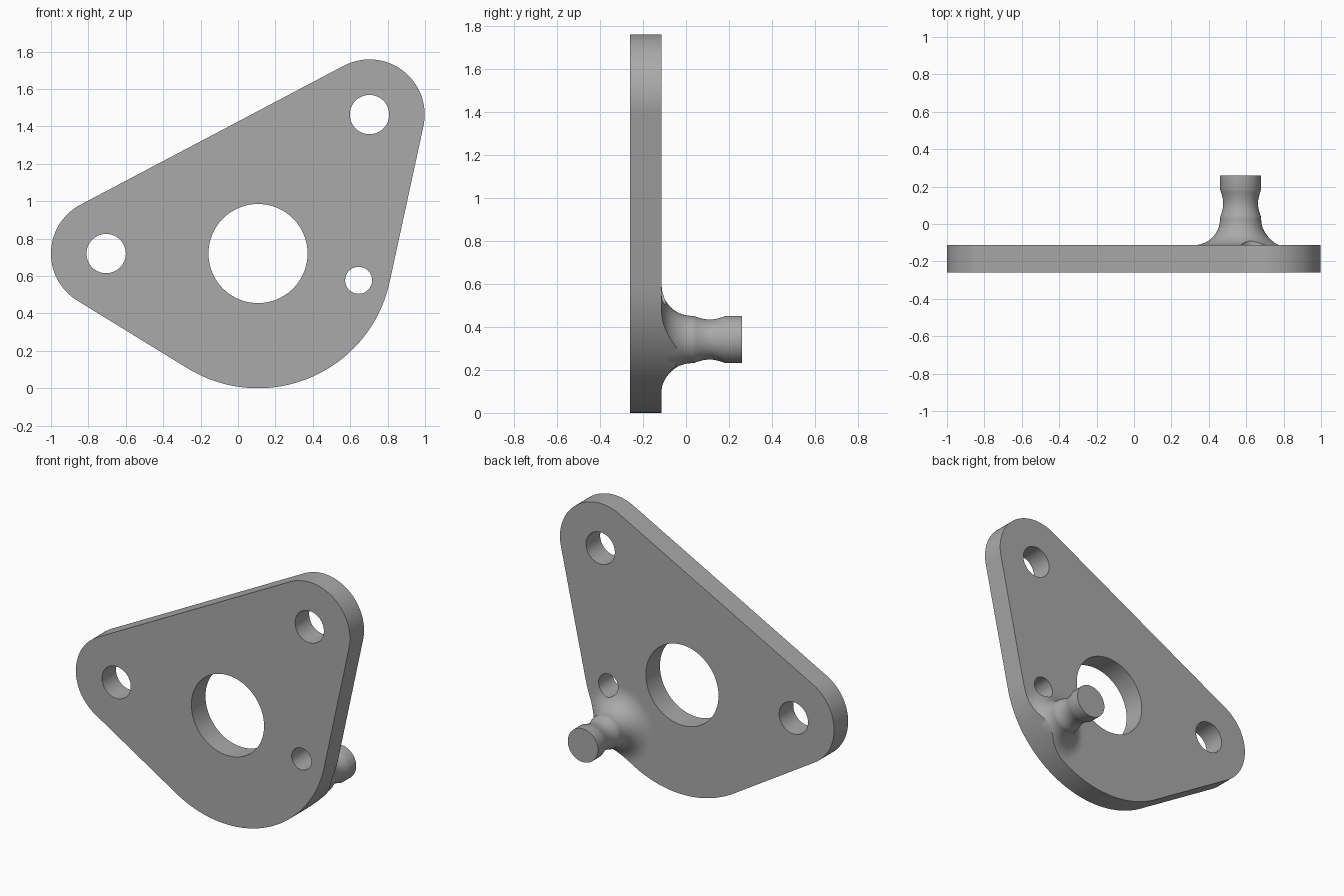
import bpy, bmesh
from math import sin, cos, pi, radians

cube = bpy.data.objects.get("Cube")
if cube:
    bpy.data.objects.remove(cube, do_unlink=True)

steel = bpy.data.materials.new("plain grey")
steel.use_nodes = True
GREY = (0.40, 0.40, 0.40, 1)
steel.diffuse_color = GREY
steel.node_tree.nodes["Principled BSDF"].inputs["Base Color"].default_value = GREY

BACK, FRONT, TIP = -0.113, -0.26, 0.26
LEFT, TOP, HUB = (-0.705, 0.72), (0.703, 1.463), (0.107, 0.72)
PIN_HOLE = (0.645, 0.577)


def arc(centre, r, a0, a1, n):
    """Points on an arc in the x-z plane, angles in degrees."""
    angles = [radians(a0 + (a1 - a0) * i / n) for i in range(n + 1)]
    return [(centre[0] + r * cos(a), centre[1] + r * sin(a)) for a in angles]


def make_object(name, bm):
    bmesh.ops.recalc_face_normals(bm, faces=bm.faces)
    mesh = bpy.data.meshes.new(name)
    bm.to_mesh(mesh)
    bm.free()
    mesh.materials.append(steel)
    ob = bpy.data.objects.new(name, mesh)
    bpy.context.collection.objects.link(ob)
    return ob


def prism(name, points, y0, y1):
    bm = bmesh.new()
    face = bm.faces.new([bm.verts.new((x, y0, z)) for x, z in points])
    ext = bmesh.ops.extrude_face_region(bm, geom=[face])["geom"]
    verts = [v for v in ext if isinstance(v, bmesh.types.BMVert)]
    bmesh.ops.translate(bm, verts=verts, vec=(0, y1 - y0, 0))
    return make_object(name, bm)


def turned(name, centre, profile, n=96):
    """Revolve (radius, y) points about the y axis through centre."""
    bm = bmesh.new()
    rings = [[bm.verts.new((x, y, z)) for x, z in arc(centre, r, 0, 360 * (n - 1) / n, n - 1)]
             for r, y in profile]
    for a, b in zip(rings, rings[1:]):
        for i in range(n):
            j = (i + 1) % n
            bm.faces.new((a[i], a[j], b[j], b[i]))
    bm.faces.new(rings[0])
    bm.faces.new(rings[-1])
    return make_object(name, bm)


def select_only(ob):
    bpy.ops.object.select_all(action="DESELECT")
    ob.select_set(True)
    bpy.context.view_layer.objects.active = ob


def cut(ob, cutter, operation="DIFFERENCE"):
    cutter.hide_render = True
    mod = ob.modifiers.new("cut", "BOOLEAN")
    mod.operation, mod.solver, mod.object = operation, "EXACT", cutter
    select_only(ob)
    bpy.ops.object.modifier_apply(modifier=mod.name)
    bpy.data.objects.remove(cutter, do_unlink=True)


# Plate: three rounded corners joined by straight edges
outline = (arc(LEFT, 0.295, 118, 238.5, 40) + arc(HUB, 0.72, 238.5, 348, 64)
           + arc(TOP, 0.295, -12, 118, 40))
plate = prism("mounting_plate", outline, FRONT, BACK)
for centre, r in ((LEFT, 0.105), (TOP, 0.105), (HUB, 0.265), (PIN_HOLE, 0.072)):
    cut(plate, prism("hole_cutter", arc(centre, r, 0, 354.375, 63), -0.5, 0.5))

# Post: flared foot, waisted neck and cylindrical tip
foot = [(0.25 - 0.14 * sin(t), 0.027 - 0.14 * cos(t))
        for t in (pi / 2 * i / 16 for i in range(17))]
neck = [(0.11 - 0.017 * sin(pi * i / 12), 0.035 + 0.15 * i / 12) for i in range(13)]
post = turned("post", (0.57, 0.341), foot + neck + [(0.11, TIP)])

# Trim the foot to the plate edge and to the pin hole
cut(post, prism("edge_cutter", outline, -0.5, 0.5), "INTERSECT")
cut(post, prism("hole_cutter", arc(PIN_HOLE, 0.072, 0, 354.375, 63), -0.5, 0.5))

for ob in (plate, post):
    select_only(ob)
    bpy.ops.object.shade_smooth_by_angle(angle=radians(30))
